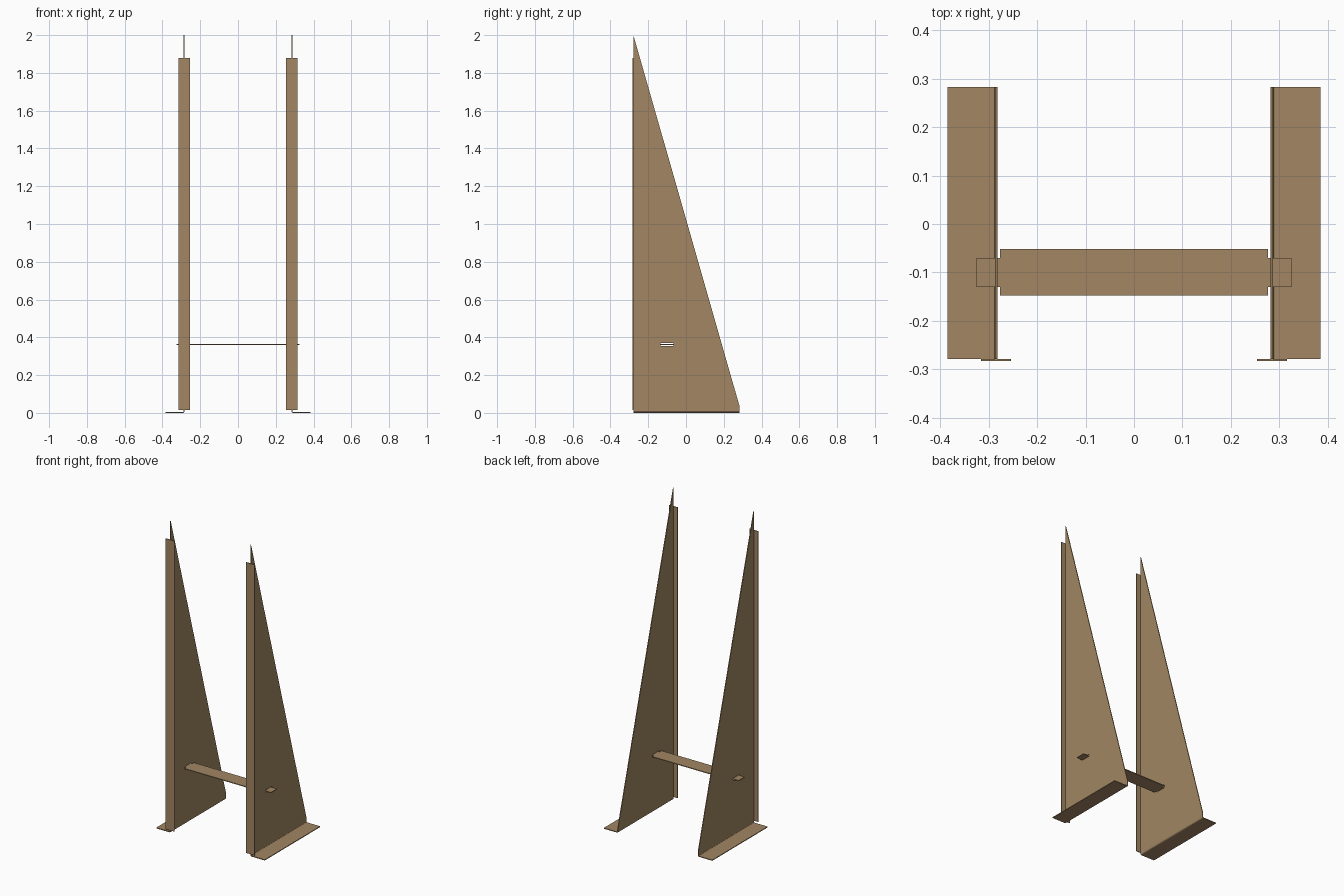
import bpy
import bmesh
import math
from mathutils import Vector

cube = bpy.data.objects.get("Cube")
if cube:
    bpy.data.objects.remove(cube, do_unlink=True)

TAN = (0.36, 0.24, 0.125, 1.0)
tan = bpy.data.materials.new("tan_sheet")
tan.use_nodes = True
tan.diffuse_color = TAN
tan.node_tree.nodes["Principled BSDF"].inputs["Base Color"].default_value = TAN

T = 0.005                      # sheet thickness
FRONT, BACK = -0.2835, 0.2835  # depth limits
PANEL_X = 0.2825               # inner face of each side panel
FOOT_X = 0.385                 # outer edge of each foot
BEND = 0.004                   # inner bend radius
SHELF_Z = 0.362
SHELF_Y = -0.1


def make_object(name, bm):
    bmesh.ops.recalc_face_normals(bm, faces=bm.faces)
    mesh = bpy.data.meshes.new(name)
    bm.to_mesh(mesh)
    bm.free()
    mesh.materials.append(tan)
    obj = bpy.data.objects.new(name, mesh)
    bpy.context.collection.objects.link(obj)
    return obj


def prism(points, direction):
    """Extrude a closed outline along a direction."""
    bm = bmesh.new()
    face = bm.faces.new([bm.verts.new(p) for p in points])
    new = bmesh.ops.extrude_face_region(bm, geom=[face])["geom"]
    verts = [v for v in new if isinstance(v, bmesh.types.BMVert)]
    bmesh.ops.translate(bm, verts=verts, vec=direction)
    return bm


def box(name, x0, x1, y0, y1, z0, z1):
    outline = [(x0, y0, z0), (x1, y0, z0), (x1, y1, z0), (x0, y1, z0)]
    return make_object(name, prism(outline, (0, 0, z1 - z0)))


def arc(radius):
    """Quarter bend from the vertical panel round to the flat foot."""
    cx, cz = PANEL_X + T + BEND, T + BEND
    angles = [math.pi + math.pi / 2 * i / 4 for i in range(5)]
    return [(cx + radius * math.cos(a), cz + radius * math.sin(a)) for a in angles]


def side_panel(name, side):
    # Folded sheet: upright panel, bend and foot
    profile = [(PANEL_X, 2)] + arc(BEND + T) + [(FOOT_X, 0), (FOOT_X, T)]
    profile += arc(BEND)[::-1] + [(PANEL_X + T, 2)]
    start = FRONT + T
    bm = prism([(side * x, start, z) for x, z in profile], (0, BACK - start, 0))

    # Sloping back edge
    low, high = Vector((0, BACK, 0.035)), Vector((0, start, 2))
    slope = high - low
    cut = bmesh.ops.bisect_plane(
        bm, geom=bm.verts[:] + bm.edges[:] + bm.faces[:], dist=1e-6,
        plane_co=low, plane_no=(0, slope.z, -slope.y), clear_outer=True)
    edges = [e for e in bm.edges if e.is_boundary]
    bmesh.ops.holes_fill(bm, edges=edges)
    panel = make_object(name, bm)

    # Slot for the shelf tab
    xs = sorted((side * 0.26, side * 0.31))
    cutter = box("slot_cutter", *xs, SHELF_Y - 0.034, SHELF_Y + 0.034,
                 SHELF_Z - 0.007, SHELF_Z + 0.007)
    cutter.hide_render = True
    mod = panel.modifiers.new("slot", "BOOLEAN")
    mod.operation = "DIFFERENCE"
    mod.solver = "EXACT"
    mod.object = cutter
    bpy.context.view_layer.objects.active = panel
    bpy.ops.object.modifier_apply(modifier=mod.name)
    bpy.data.objects.remove(cutter, do_unlink=True)


for label, side in (("left", 1), ("right", -1)):
    side_panel(label + "_side_panel", side)
    # Narrow strip fixed across the front edge
    centre = side * (PANEL_X + T / 2)
    box(label + "_front_strip", centre - 0.031, centre + 0.031,
        FRONT, FRONT + T, 0.016, 1.88)

# Cross shelf with a tab through each panel
quarter = [(0.325, 0.03), (0.277, 0.03), (0.277, 0.048)]
half = [(x, -y) for x, y in quarter[::-1]] + quarter
outline = half + [(-x, y) for x, y in half[::-1]]
make_object("cross_shelf", prism(
    [(x, SHELF_Y + y, SHELF_Z - T / 2) for x, y in outline], (0, 0, T)))
